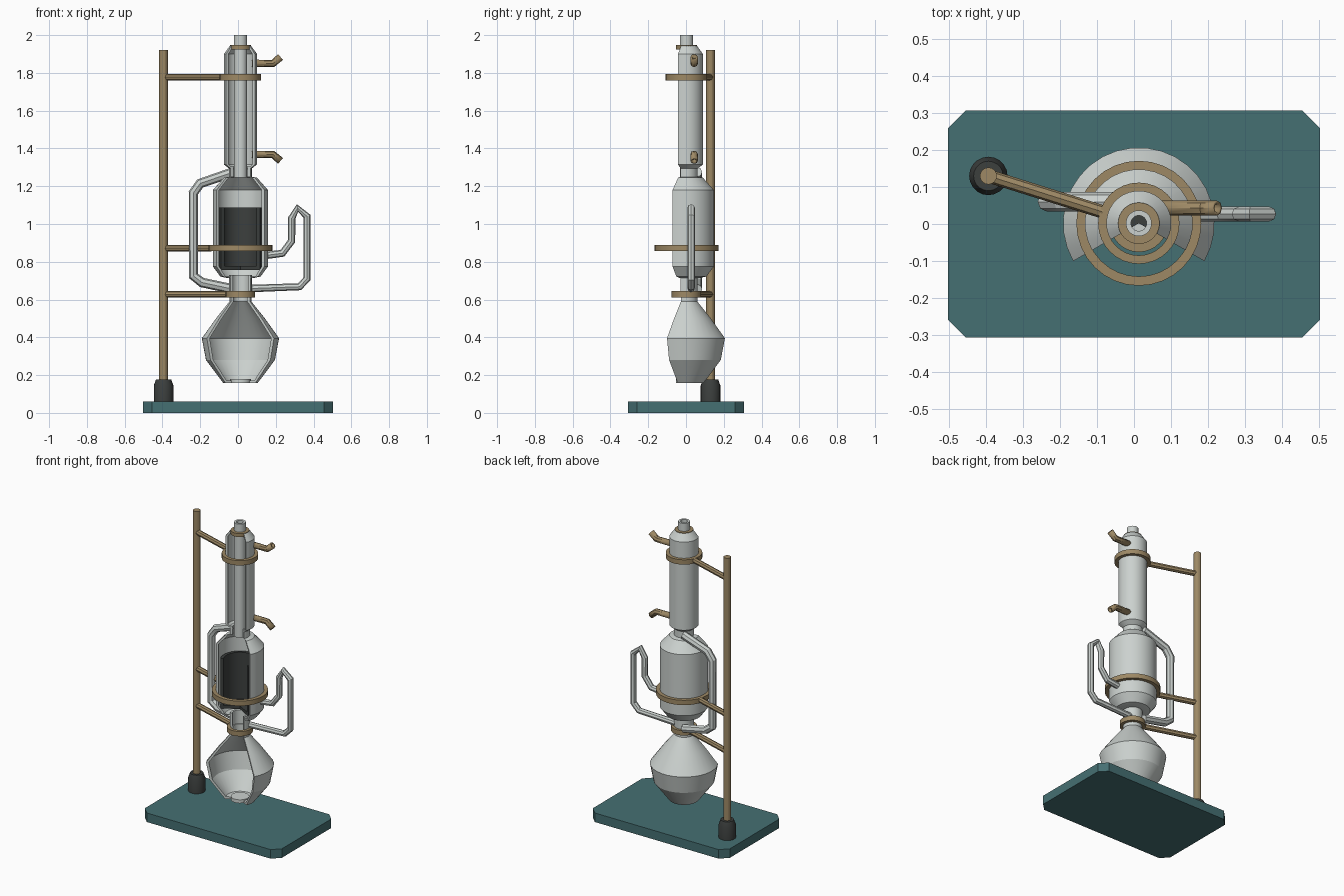
import bpy, bmesh, math
from mathutils import Vector

if "Cube" in bpy.data.objects:
    bpy.data.objects.remove(bpy.data.objects["Cube"])

CX, CY = 0.013, 0.002          # axis of the glass column
PX, PY = -0.394, 0.13          # axis of the stand rod


def material(name, rgb):
    m = bpy.data.materials.new(name)
    m.diffuse_color = (*rgb, 1)
    m.use_nodes = True
    m.node_tree.nodes["Principled BSDF"].inputs["Base Color"].default_value = m.diffuse_color
    return m


TEAL = material("teal", (0.06, 0.16, 0.17))
BRASS = material("brass", (0.34, 0.25, 0.13))
DARK = material("dark", (0.045, 0.05, 0.048))
GLASS = material("pale_glass", (0.6, 0.64, 0.62))


def finish(ob, mat, smooth=True):
    ob.data.materials.append(mat)
    bpy.ops.object.select_all(action='DESELECT')
    ob.select_set(True)
    bpy.context.view_layer.objects.active = ob
    if smooth:
        bpy.ops.object.shade_smooth_by_angle(angle=math.radians(20))
    return ob


def add_mesh(name, bm, mat, smooth=True):
    bmesh.ops.recalc_face_normals(bm, faces=bm.faces)
    me = bpy.data.meshes.new(name)
    bm.to_mesh(me)
    bm.free()
    ob = bpy.data.objects.new(name, me)
    bpy.context.collection.objects.link(ob)
    return finish(ob, mat, smooth)


def lathe(name, profile, mat, cut=False, centre=(CX, CY), seg=32):
    """Sweep a closed (r, z) outline; cut leaves 120 degrees open at the front."""
    bm = bmesh.new()
    a0, span = (-math.pi / 6, math.pi * 4 / 3) if cut else (0, 2 * math.pi)
    n = seg * 2 // 3 if cut else seg
    rings = []
    for i in range(n + 1 if cut else n):
        a = a0 + span * i / n
        rings.append([bm.verts.new((centre[0] + r * math.cos(a),
                                    centre[1] + r * math.sin(a), z)) for r, z in profile])
    k = len(profile)
    for i in range(n):
        A, B = rings[i], rings[(i + 1) % len(rings)]
        for j in range(k):
            bm.faces.new((A[j], B[j], B[(j + 1) % k], A[(j + 1) % k]))
    if cut:
        bm.faces.new(rings[0])
        bm.faces.new(rings[-1][::-1])
    bmesh.ops.remove_doubles(bm, verts=bm.verts, dist=1e-5)
    return add_mesh(name, bm, mat)


def shell(name, outer, t, mat):
    return lathe(name, outer + [(r - t, z) for r, z in reversed(outer)], mat, cut=True)


def ring(name, r0, r1, z0, z1, mat):
    return lathe(name, [(r0, z0), (r1, z0), (r1, z1), (r0, z1)], mat)


def tube(name, pts, r, mat, wall=0):
    cu = bpy.data.curves.new(name, 'CURVE')
    cu.dimensions = '3D'
    cu.bevel_depth = r
    cu.bevel_resolution = 2
    cu.use_fill_caps = not wall
    sp = cu.splines.new('POLY')
    sp.points.add(len(pts) - 1)
    for p, co in zip(sp.points, pts):
        p.co = (*co, 1)
    ob = bpy.data.objects.new(name, cu)
    bpy.context.collection.objects.link(ob)
    bpy.ops.object.select_all(action='DESELECT')
    ob.select_set(True)
    bpy.context.view_layer.objects.active = ob
    bpy.ops.object.convert(target='MESH')
    ob = bpy.context.view_layer.objects.active
    if wall:
        mod = ob.modifiers.new("wall", 'SOLIDIFY')
        mod.thickness = wall
        mod.offset = -1
    return finish(ob, mat)


# base plate with clipped corners
X, Y, c = 0.503, 0.307, 0.048
bm = bmesh.new()
half = [(X, -Y + c), (X, Y - c), (X - c, Y), (-X + c, Y)]
outline = half + [(-x, -y) for x, y in half]
f = bm.faces.new([bm.verts.new((x, y, 0)) for x, y in outline])
up = bmesh.ops.extrude_face_region(bm, geom=[f])
bmesh.ops.translate(bm, vec=(0, 0, 0.06),
                    verts=[v for v in up['geom'] if isinstance(v, bmesh.types.BMVert)])
if not any(fc.calc_center_median().z < 0.001 for fc in bm.faces):
    bm.faces.new([v for v in bm.verts if v.co.z < 0.001])
add_mesh("base_plate", bm, TEAL, smooth=False)

# stand rod and its socket
lathe("rod_socket", [(0, 0.055), (0.052, 0.055), (0.052, 0.145), (0.04, 0.178), (0, 0.178)],
      DARK, centre=(PX, PY), seg=20)
lathe("stand_rod", [(0, 0.06), (0.023, 0.06), (0.023, 1.92), (0, 1.92)],
      BRASS, centre=(PX, PY), seg=16)

# clamp rings and arms
toward = Vector((PX - CX, PY - CY)).normalized()
for name, z, r0, r1 in (("lower", 0.628, 0.056, 0.078), ("middle", 0.872, 0.144, 0.169),
                        ("upper", 1.777, 0.087, 0.11)):
    ring(name + "_clamp_ring", r0, r1, z - 0.016, z + 0.016, BRASS)
    end = Vector((CX, CY)) + toward * (r1 - 0.008)
    tube(name + "_clamp_arm", [(PX, PY, z), (end.x, end.y, z)], 0.018, BRASS)

# round flask, cut open at the front, with a small floor disc
shell("flask", [(0.09, 0.157), (0.108, 0.18), (0.183, 0.28), (0.205, 0.395), (0.13, 0.5),
                (0.058, 0.59), (0.058, 0.64)], 0.017, GLASS)
lathe("flask_floor", [(0, 0.157), (0.09, 0.157), (0.09, 0.172), (0, 0.172)], GLASS, cut=True)
lathe("flask_floor_disc", [(0, 0.157), (0.055, 0.157), (0.055, 0.18), (0, 0.18)], GLASS)

# extractor chamber with neck and shoulders
shell("extractor_neck", [(0.06, 0.63), (0.06, 0.73)], 0.014, GLASS)
shell("extractor_chamber", [(0.075, 0.715), (0.107, 0.722), (0.146, 0.775), (0.146, 1.18),
                            (0.088, 1.245), (0.06, 1.25), (0.06, 1.305)], 0.016, GLASS)

# dark thimble, open at the top
lathe("thimble", [(0, 0.757), (0.118, 0.757), (0.118, 1.088), (0.099, 1.088),
                  (0.099, 0.778), (0, 0.778)], DARK, cut=True)

# condenser jacket, inner tube and top collar
shell("condenser_jacket", [(0.055, 1.29), (0.088, 1.315), (0.088, 1.9), (0.055, 1.945)],
      0.015, GLASS)
ring("condenser_inner_tube", 0.021, 0.035, 1.245, 2.0, GLASS)
ring("top_collar", 0.034, 0.056, 1.924, 1.947, BRASS)

# vapour side tube on the left
tube("vapour_tube", [(x, 0.06, z) for x, z in (
    (-0.025, 1.275), (-0.2, 1.215), (-0.236, 1.165), (-0.236, 0.725),
    (-0.19, 0.69), (-0.025, 0.655))], 0.026, GLASS)

# siphon tube on the right
tube("siphon_tube", [(x, 0.027, z) for x, z in (
    (0.14, 0.833), (0.235, 0.845), (0.284, 0.91), (0.284, 1.03), (0.315, 1.085),
    (0.366, 1.04), (0.366, 0.71), (0.325, 0.668), (0.055, 0.658))], 0.02, GLASS)

# water nozzles, one bent up and one bent down
for name, z, s in (("upper", 1.85, 1), ("lower", 1.368, -1)):
    tube(name + "_water_nozzle", [(x, 0.043, h) for x, h in (
        (0.075, z), (0.185, z), (0.225, z + s * 0.034))], 0.02, BRASS, wall=0.008)
